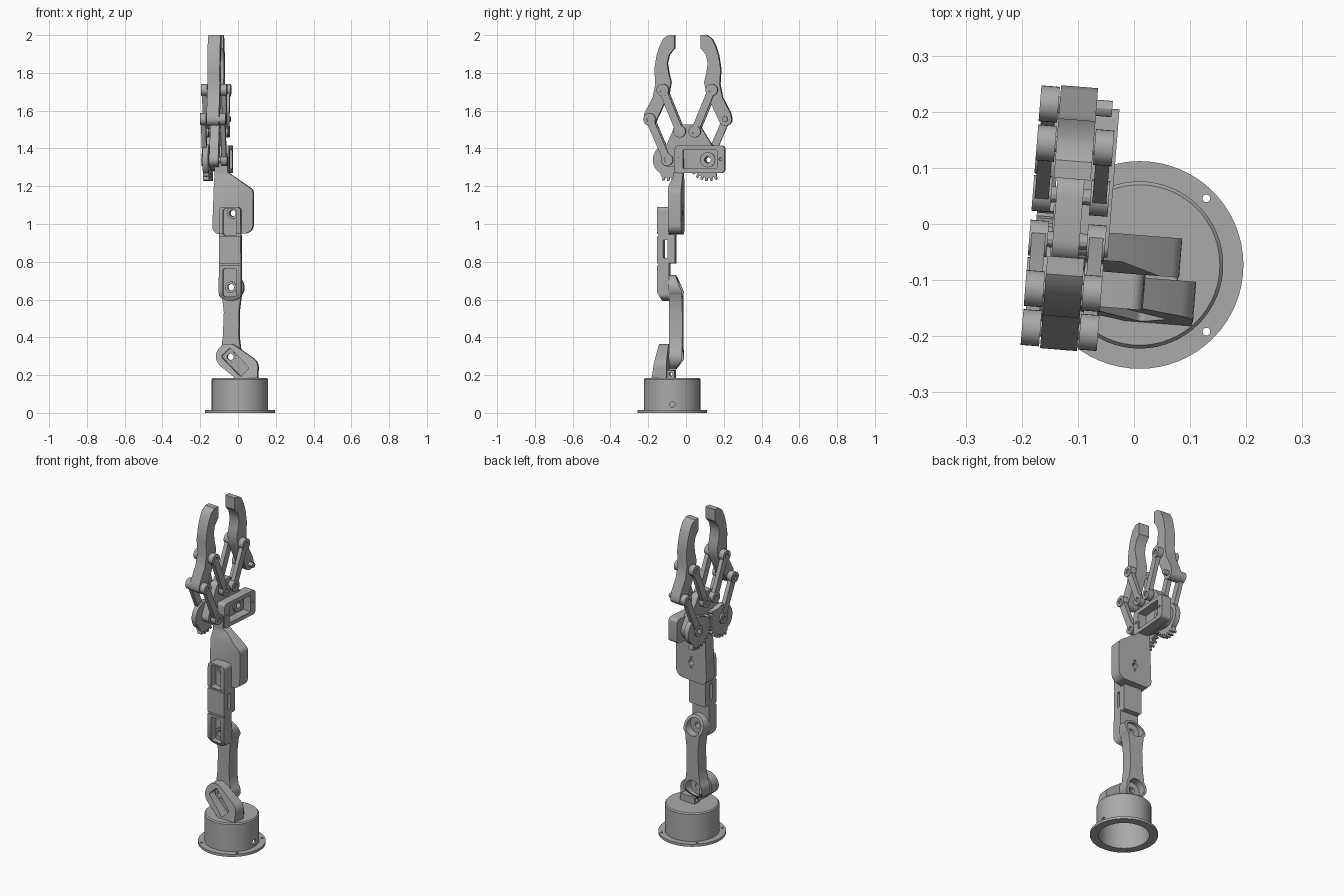
import bpy, bmesh
from math import sin, cos, pi, radians
from mathutils import Matrix, Vector
from mathutils.geometry import convex_hull_2d

if "Cube" in bpy.data.objects:
    bpy.data.objects.remove(bpy.data.objects["Cube"])

grey = bpy.data.materials.new("plain grey")
grey.use_nodes = True
grey.diffuse_color = (0.4, 0.4, 0.4, 1)
grey.node_tree.nodes["Principled BSDF"].inputs["Base Color"].default_value = (0.4, 0.4, 0.4, 1)

BASE = Vector((0.01, -0.073, 0))
ARM = Matrix.Translation(BASE) @ Matrix.Rotation(radians(-4.6), 4, 'Z') @ Matrix.Translation(-BASE)
GRIP = ARM @ Matrix.Translation((0, -0.01, 0))
MID = 0.01          # mirror line of the gripper along y
parts = []


# ---- helpers ----
def arc(cx, cz, r, a0=0, a1=360, n=28):
    return [(cx + r * cos(radians(a0 + (a1 - a0) * i / n)),
             cz + r * sin(radians(a0 + (a1 - a0) * i / n))) for i in range(n + (a1 - a0 < 360))]


def hull(*circles):
    pts = [Vector(p) for c in circles for p in arc(*c)]
    return [tuple(pts[i]) for i in convex_hull_2d(pts)]


def rect(cx, cz, w, h, ang=0, r=0.01):
    a = radians(ang)
    corners = []
    for sx, sz in ((1, 1), (-1, 1), (-1, -1), (1, -1)):
        u, v = sx * (w / 2 - r), sz * (h / 2 - r)
        corners.append((cx + u * cos(a) - v * sin(a), cz + u * sin(a) + v * cos(a), r))
    return hull(*corners)


def add(name, bm, matrix):
    bmesh.ops.recalc_face_normals(bm, faces=bm.faces)
    mesh = bpy.data.meshes.new(name)
    bm.to_mesh(mesh)
    bm.free()
    ob = bpy.data.objects.new(name, mesh)
    bpy.context.collection.objects.link(ob)
    mesh.materials.append(grey)
    ob.matrix_world = matrix
    parts.append(ob)
    return ob


def prism(name, pts, axis, lo, hi, matrix=ARM):
    """Extrude an outline along x (points are y, z), y (x, z) or z (x, y)."""
    place = {'x': lambda a, b: (lo, a, b), 'y': lambda a, b: (a, lo, b), 'z': lambda a, b: (a, b, lo)}[axis]
    bm = bmesh.new()
    face = bm.faces.new([bm.verts.new(place(*p)) for p in pts])
    ext = bmesh.ops.extrude_face_region(bm, geom=[face])
    step = Vector([(hi - lo) * (axis == k) for k in 'xyz'])
    bmesh.ops.translate(bm, vec=step, verts=[g for g in ext['geom'] if isinstance(g, bmesh.types.BMVert)])
    return add(name, bm, matrix)


def cut(ob, *cutters):
    """Cut outlines, each given as (points, axis, lo, hi), out of a part."""
    for spec in cutters:
        tool = prism("cutter", *spec, matrix=ob.matrix_world.copy())
        tool.hide_render = True
        mod = ob.modifiers.new("cut", 'BOOLEAN')
        mod.operation, mod.solver, mod.object = 'DIFFERENCE', 'EXACT', tool
        dg = bpy.context.evaluated_depsgraph_get()
        mesh = bpy.data.meshes.new_from_object(ob.evaluated_get(dg))
        ob.modifiers.clear()
        ob.data = mesh
        parts.remove(tool)
        bpy.data.objects.remove(tool)
    return ob


def flip(pts):
    return [(2 * MID - a, b) for a, b in pts]


# ---- round hollow base with a flange ----
bm = bmesh.new()
profile = [(0, .185), (.143, .185), (.149, .178), (.149, .015), (.185, .015), (.185, 0), (.138, 0), (.138, .165), (0, .165)]
vs = [bm.verts.new((r, 0, z)) for r, z in profile]
edges = [bm.edges.new(p) for p in zip(vs, vs[1:])]
bmesh.ops.spin(bm, geom=vs + edges, cent=(0, 0, 0), axis=(0, 0, 1), angle=2 * pi, steps=64)
bmesh.ops.remove_doubles(bm, verts=bm.verts, dist=1e-4)
base = add("base", bm, Matrix.Translation(BASE))
for k in range(4):
    a = radians(45 + 90 * k)
    cut(base, (arc(.168 * cos(a), .168 * sin(a), .007, n=12), 'z', -.01, .03))
cut(base, (arc(0, .045, .015, n=16), 'x', .1, .2))

# joint centres as x, z
shoulder, elbow, wrist = (-.037, .297), (-.034, .665), (-.026, 1.057)

# ---- slanted shoulder housing ----
lug = prism("shoulder_housing", hull((-.045, .3, .066), (.053, .24, .06), (0, .185, .005), (.105, .185, .005)),
            'y', -.175, -.095)
for v in lug.data.vertices:
    if v.co.y < -.15:
        v.co.y += .16 * (v.co.z - .18)
cut(lug, (rect(-.008, .268, .15, .066, -46), 'y', -.2, -.115), (arc(*shoulder, .017), 'y', -.2, 0))
foot = prism("shoulder_foot", rect(.03, .203, .1, .046, 0, .006), 'y', -.1, -.055)
cut(foot, (arc(-.075, .205, .01, n=12), 'x', -.1, .1))

# ---- lower arm: two discs with a narrow neck ----
sx, sz = shoulder
ex, ez = elbow
outline = (arc(sx, sz, .066, 140, 400) + [(sx + .042, sz + .11), (ex + .04, ez - .13)]
           + arc(ex, ez, .066, -40, 220) + [(ex - .04, ez - .13), (sx - .042, sz + .11)])
lower = prism("lower_arm", outline, 'y', -.09, -.02)
cut(lower,
    ([(-.06, .735), (-.015, .63), (.05, .735)], 'x', -.3, .3),
    ([(-.06, .225), (-.015, .29), (.05, .225)], 'x', -.3, .3),
    (arc(sx, sz, .05), 'y', -.065, .05), (arc(ex, ez, .05), 'y', -.065, .05),
    (arc(sx, sz, .017), 'y', -.2, .1), (arc(ex, ez, .017), 'y', -.2, .1))

# ---- forearm with a servo pocket at each end ----
forearm = prism("forearm", hull((-.068, .63, .028), (-.006, .63, .028), (-.038, .65, .058),
                                (-.075, 1.07, .02), (0, 1.07, .02)), 'y', -.153, -.09)
cut(forearm,
    ([(-.16, .58), (-.16, .65), (-.12, .58)], 'x', -.3, .3),
    (rect(-.038, .69, .07, .15), 'y', -.2, -.108), (rect(-.038, 1.01, .07, .14), 'y', -.2, -.108),
    (rect(-.109, .868, .022, .095, 0, .003), 'x', -.3, .3),
    (arc(*elbow, .017), 'y', -.2, 0), (arc(*wrist, .017), 'y', -.2, 0))
for z in (.785, .93):
    cut(forearm, (rect(-.038, z + .01 * (z > .8), .14, .012, 0, .002), 'y', -.2, -.145))
prism("forearm_back_pad", rect(-.038, .868, .115, .155, 0, .008), 'y', -.09, -.058)

# ---- wrist plate rising to the gripper ----
plate = prism("wrist_plate", hull((-.093, .987, .042), (.035, .995, .045), (.045, 1.16, .037),
                                  (-.06, 1.265, .01), (-.115, 1.265, .01)), 'y', -.09, -.02)
cut(plate, ([(-.1, 1.18), (-.07, 1.25), (-.07, 1.3), (-.1, 1.3)], 'x', -.3, .3),
    (arc(*wrist, .017), 'y', -.2, .1),
    (arc(wrist[0], wrist[1] + .03, .006, n=12), 'y', -.05, .1),
    (arc(wrist[0], wrist[1] - .03, .006, n=12), 'y', -.05, .1))
prism("wrist_neck", rect(-.045, 1.3, .05, .1, 0, .008), 'x', -.125, -.055)

# servo horns inside the pockets
for name, (x, z) in (("shoulder_horn", shoulder), ("elbow_horn", elbow), ("wrist_horn", wrist)):
    cut(prism(name, arc(x, z, .03), 'y', -.122, -.1), (arc(x, z, .017), 'y', -.2, 0))

# ---- gripper palm and servo holder ----
gear_l, knuckle_l = (-.097, 1.34), (-.03, 1.49)
finger_low, finger_high = (-.19, 1.555), (-.12, 1.71)
servo = (.117, 1.34)
palm = prism("palm", hull((-.097, 1.34, .035), (.117, 1.34, .06), (-.03, 1.49, .038), (.05, 1.49, .038)),
             'x', -.148, -.1, GRIP)
cut(palm, (arc(*servo, .017), 'x', -.3, .1))
holder = prism("servo_holder", rect(.078, 1.343, .265, .146, 0, .02), 'x', -.11, -.048, GRIP)
cut(holder, (rect(.079, 1.343, .18, .1, 0, .004), 'x', -.1, 0), (arc(*servo, .017), 'x', -.3, .1),
    (arc(-.032, 1.343, .008, n=12), 'x', -.08, 0), (arc(.188, 1.343, .008, n=12), 'x', -.08, 0))
cut(prism("gripper_horn", arc(*servo, .04), 'x', -.105, -.09, GRIP), (arc(*servo, .017), 'x', -.3, .1))

# ---- finger outline, from the tip down the outside and back up the inside ----
finger = [(-.06, 2), (-.092, 2), (-.12, 1.98), (-.14, 1.94), (-.155, 1.89), (-.166, 1.82), (-.161, 1.74),
          (-.175, 1.67), (-.217, 1.59)] + arc(*finger_low, .035, 180, 320, 10) + [
          (-.09, 1.69), (-.078, 1.75), (-.09, 1.8), (-.098, 1.85), (-.088, 1.895), (-.06, 1.93)]


def gear(center, phase):
    """Wheel with teeth on the side that meets its partner."""
    pts = arc(*center, .082, 60, 240, 24)
    for i in range(22):
        r = .113 if (i + phase) % 2 else .095
        pts += arc(*center, r, 246 + i * 7, 251 + i * 7, 1)
    return pts


OUT, INN = (-.19, -.157), (-.087, -.054)    # x ranges of the linkage layers
for side, m in (("right", lambda p: p), ("left", flip)):
    name = ("front_" if side == "right" else "back_")
    f = prism(name + "finger", m(finger), 'x', -.155, -.089, GRIP)
    cut(f, (m(arc(*finger_low, .012, n=12)), 'x', -.3, .1), (m(arc(*finger_high, .012, n=12)), 'x', -.3, .1))
    g = prism(name + "gear", m(gear(gear_l, side == "left")), 'x', -.18, -.15, GRIP)
    cut(g, (m(arc(*gear_l, .016)), 'x', -.3, -.1))
    links = [("outer_link", gear_l, finger_low, OUT), ("inner_link", knuckle_l, finger_high, OUT),
             ("inner_link_servo_side", knuckle_l, finger_high, INN)]
    if side == "right":
        links.append(("outer_link_servo_side", gear_l, finger_low, INN))
    for label, p, q, (lo, hi) in links:
        bar = prism(name + label, m(hull((*p, .02), (*q, .02))), 'x', lo + .004, hi - .004, GRIP)
        cut(bar, (m(arc(*p, .014, n=12)), 'x', -.3, .1), (m(arc(*q, .014, n=12)), 'x', -.3, .1))
        for pivot in (p, q):
            boss = prism(name + label + "_boss", m(arc(*pivot, .032)), 'x', lo, hi, GRIP)
            cut(boss, (m(arc(*pivot, .014, n=12)), 'x', -.3, .1))
    # pins through the pivots
    for pivot in (knuckle_l, finger_low, finger_high) + ((gear_l,) if side == "right" else ()):
        prism(name + "pin", m(arc(*pivot, .0145, n=12)), 'x', -.183, -.061, GRIP)

# ---- smooth the round walls, keep the edges crisp ----
bpy.ops.object.select_all(action='DESELECT')
for ob in parts:
    ob.select_set(True)
bpy.context.view_layer.objects.active = parts[0]
bpy.ops.object.shade_smooth_by_angle(angle=radians(30))
